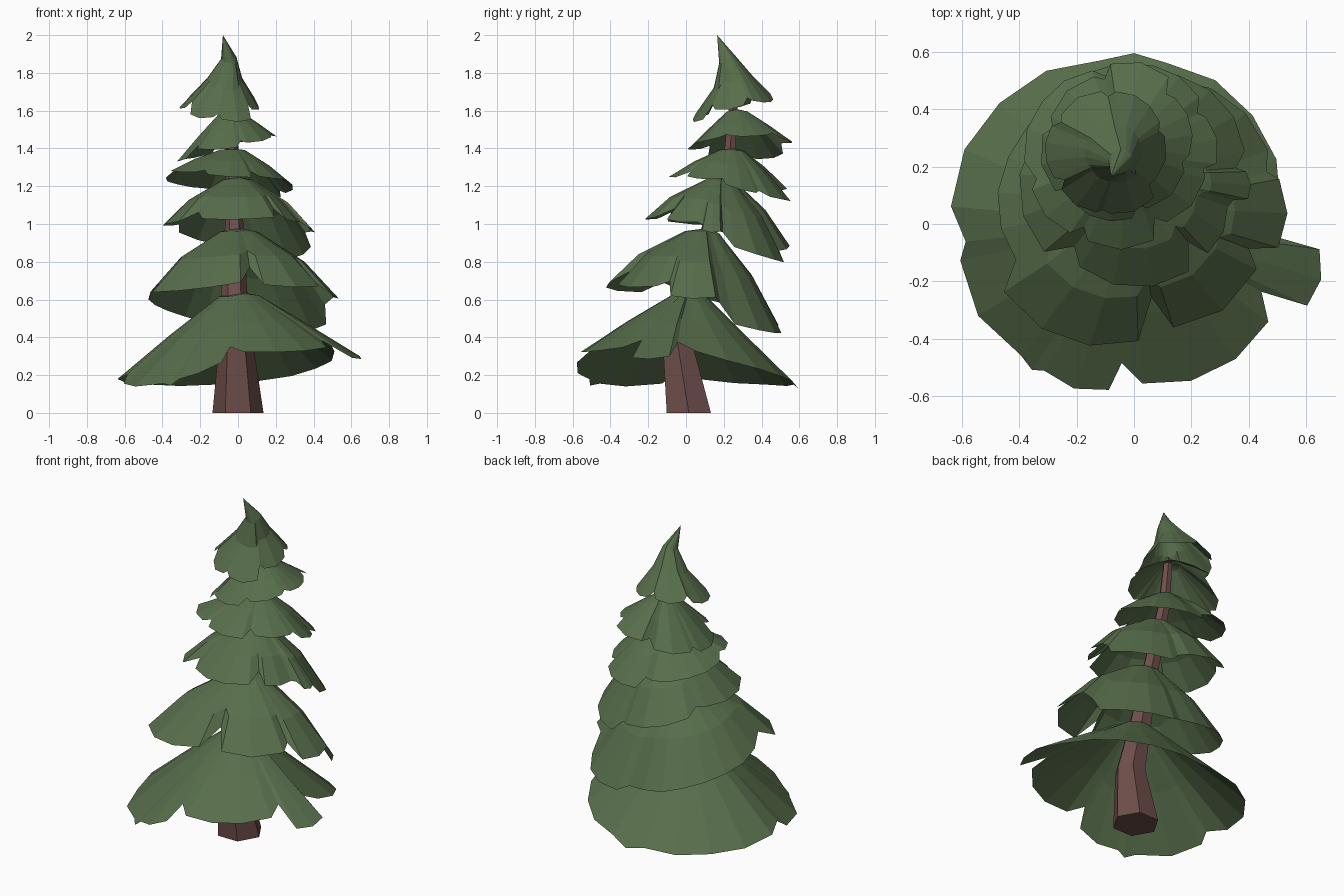
import bpy, math
from mathutils import Vector


def material(name, rgb):
    m = bpy.data.materials.new(name)
    m.diffuse_color = (*rgb, 1)
    return m


GREEN = material("needle green", (0.097, 0.156, 0.071))
BROWN = material("bark brown", (0.155, 0.077, 0.07))


def make(name, rings, mat, caps):
    """Skin equal-length rings, bottom ring first; caps = (close bottom, top point)."""
    n = len(rings[0])
    verts = [p for ring in rings for p in ring]
    faces = [(k * n + i, k * n + (i + 1) % n, (k + 1) * n + (i + 1) % n, (k + 1) * n + i)
             for k in range(len(rings) - 1) for i in range(n)]
    if caps[0]:
        faces.append(tuple(range(n))[::-1])
    last = (len(rings) - 1) * n
    verts.append(caps[1])
    faces += [(last + i, last + (i + 1) % n, len(verts) - 1) for i in range(n)]
    me = bpy.data.meshes.new(name)
    me.from_pydata([tuple(v) for v in verts], [], faces)
    me.materials.append(mat)
    me.update()
    ob = bpy.data.objects.new(name, me)
    bpy.context.collection.objects.link(ob)
    return ob


def tier(name, center, tip, lobes, profile):
    """Drooping skirt of branches. Each lobe: start angle, notch depth at its
    start, radius and rim height at its start and end.
    Profile rings: radius share, drop share, sideways shift."""
    rim = []                                     # angle, radius, z, notch depth
    for i, (a0, notch, r0, r1, z0, z1) in enumerate(lobes):
        a1 = lobes[(i + 1) % len(lobes)][0]
        span = (a1 - a0) % 360
        prev = lobes[i - 1]
        rim.append((a0, (prev[3] + r0) / 2, (prev[5] + z0) / 2, notch))
        n = max(3, round(span / 18))
        for j in range(n):
            t = 0.12 + 0.76 * j / (n - 1)
            edge = 0.97 if j in (0, n - 1) else 1.0
            rim.append((a0 + span * t, r0 + (r1 - r0) * t, z0 + (z1 - z0) * t, edge))
    tip = Vector(tip)
    rings = []
    for f, zf, dx in ((1, 1, 0),) + profile:
        ring = []
        shift = (1 - f) ** 4
        cx = center[0] + (tip.x - center[0]) * shift + dx
        cy = center[1] + (tip.y - center[1]) * shift
        for a, r, z, d in rim:
            k = d if f == 1 else math.sqrt(d)
            c = math.radians(a)
            ring.append((cx + math.cos(c) * r * f * k, cy + math.sin(c) * r * f * k,
                         tip.z + (z - tip.z) * zf * k))
        rings.append(ring)
    return make(name, rings, GREEN, (False, tip))


# Trunk: tapered six-sided stem that bends backwards
path = [(0, 0.015, 0, 0.135), (-0.01, -0.045, 0.37, 0.09), (-0.02, 0.03, 0.65, 0.068),
        (-0.02, 0.125, 0.98, 0.05), (-0.03, 0.23, 1.35, 0.036), (-0.04, 0.25, 1.62, 0.026)]
make("trunk", [[(x + r * math.cos(i * math.pi / 3), y + r * math.sin(i * math.pi / 3), z)
                for i in range(6)] for x, y, z, r in path], BROWN, (True, Vector((-0.04, 0.25, 1.66))))

# Branch tiers, bottom to top
tier("branches_1", (0, 0), (0.01, 0.03, 0.64), [
    (186, 0.90, 0.64, 0.62, 0.14, 0.14),
    (235, 1.00, 0.62, 0.60, 0.15, 0.27),
    (265, 0.83, 0.57, 0.60, 0.31, 0.34),
    (332, 0.78, 0.69, 0.67, 0.28, 0.29),
    (355, 0.82, 0.52, 0.60, 0.34, 0.13),
    (90, 1.00, 0.59, 0.67, 0.13, 0.17)], ((0.56, 0.49, 0), (0.16, 0.05, 0)))

tier("branches_2", (0, 0.06), (0, 0.13, 0.98), [
    (204, 0.85, 0.57, 0.47, 0.62, 0.69),
    (281, 0.70, 0.45, 0.50, 0.67, 0.66),
    (340, 0.82, 0.54, 0.53, 0.61, 0.60),
    (15, 0.90, 0.53, 0.47, 0.46, 0.40),
    (82, 0.92, 0.44, 0.49, 0.42, 0.66)], ((0.66, 0.48, 0), (0.2, 0.06, 0)))

tier("branches_3", (0, 0.17), (0, 0.2, 1.25), [
    (150, 0.90, 0.38, 0.43, 0.98, 1.01),
    (230, 0.80, 0.38, 0.40, 1.02, 1.03),
    (309, 0.76, 0.39, 0.35, 1.02, 1.00),
    (346, 0.93, 0.42, 0.40, 0.96, 0.95),
    (4, 0.88, 0.41, 0.39, 0.88, 0.77),
    (75, 0.88, 0.37, 0.42, 0.84, 0.96)], ((0.66, 0.48, 0), (0.2, 0.06, 0)))

tier("branches_4", (-0.03, 0.24), (-0.02, 0.25, 1.4), [
    (195, 0.88, 0.36, 0.34, 1.28, 1.27),
    (240, 0.85, 0.34, 0.32, 1.26, 1.24),
    (295, 0.80, 0.28, 0.30, 1.25, 1.23),
    (350, 0.88, 0.33, 0.32, 1.21, 1.15),
    (30, 0.88, 0.34, 0.32, 1.14, 1.11),
    (100, 0.85, 0.32, 0.37, 1.17, 1.25)], ((0.6, 0.46, 0), (0.2, 0.05, 0)))

tier("branches_5", (-0.04, 0.27), (-0.04, 0.26, 1.61), [
    (165, 0.88, 0.29, 0.29, 1.32, 1.34),
    (220, 0.80, 0.27, 0.26, 1.39, 1.40),
    (285, 0.85, 0.24, 0.24, 1.42, 1.46),
    (345, 0.90, 0.24, 0.26, 1.46, 1.47),
    (50, 0.85, 0.30, 0.30, 1.45, 1.42),
    (105, 0.85, 0.27, 0.28, 1.37, 1.33)], ((0.58, 0.5, 0), (0.2, 0.08, 0)))

# Crown with a bent, pointed tip
tier("crown", (-0.09, 0.26), (-0.08, 0.165, 2.0), [
    (150, 0.88, 0.22, 0.22, 1.63, 1.60),
    (215, 0.85, 0.22, 0.23, 1.57, 1.55),
    (265, 0.92, 0.23, 0.24, 1.54, 1.54),
    (320, 0.85, 0.20, 0.21, 1.59, 1.62),
    (20, 0.90, 0.21, 0.21, 1.64, 1.65),
    (90, 0.88, 0.21, 0.21, 1.65, 1.64)], ((0.47, 0.63, 0.02), (0.2, 0.33, 0.04)))
